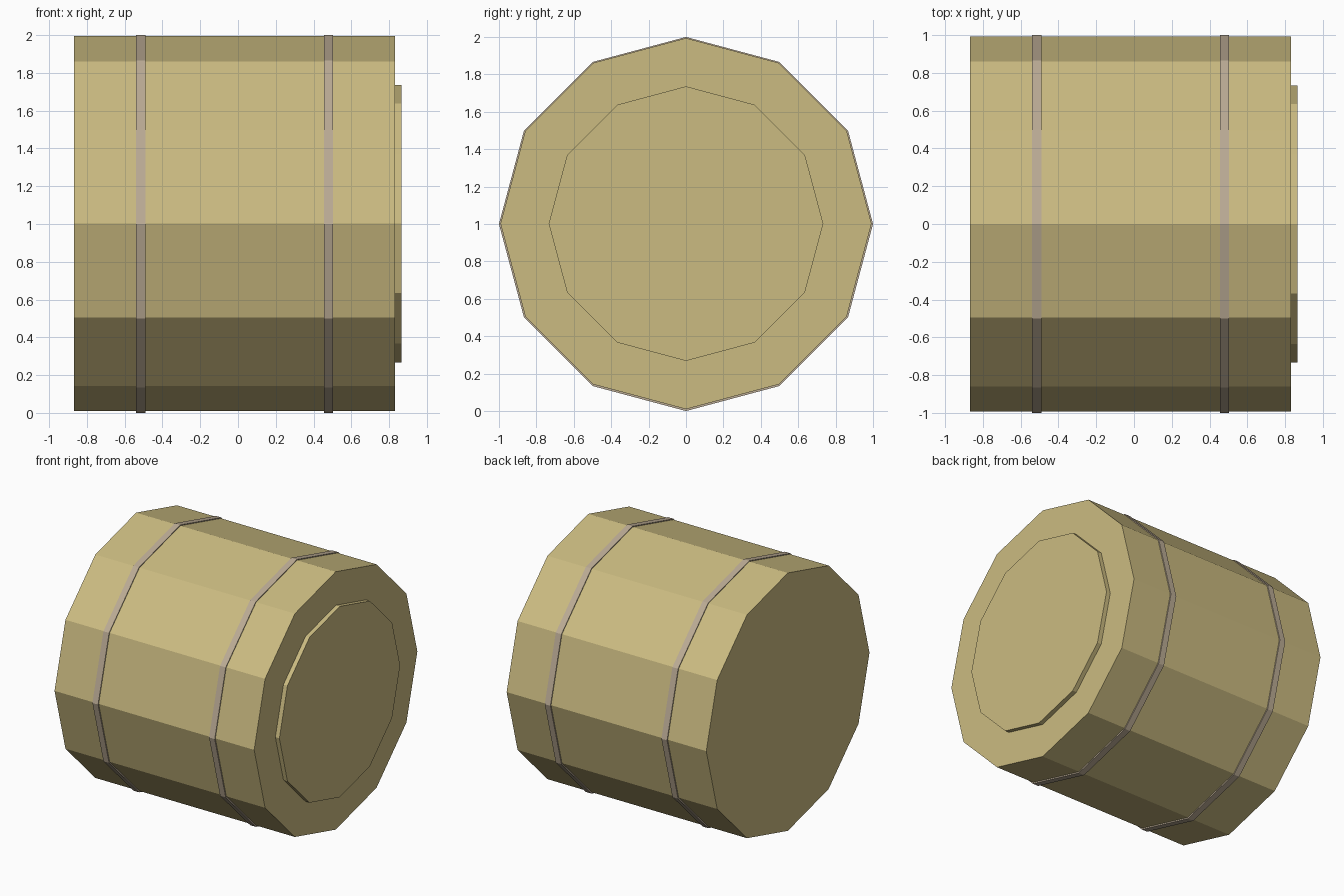
import bpy, bmesh
from math import sin, cos, tau

if "Cube" in bpy.data.objects:
    bpy.data.objects.remove(bpy.data.objects["Cube"])

SIDES = 12


def material(name, color):
    m = bpy.data.materials.new(name)
    m.diffuse_color = (*color, 1)
    m.use_nodes = True
    m.node_tree.nodes["Principled BSDF"].inputs["Base Color"].default_value = m.diffuse_color
    return m


def lathe_x(name, profile, mat, centre_z=1.0, closed=False):
    """Revolve (x, radius) points around the x axis; cap the ends unless closed."""
    bm = bmesh.new()
    loops = [[bm.verts.new((x, r * sin(tau * i / SIDES), centre_z + r * cos(tau * i / SIDES)))
              for i in range(SIDES)] for x, r in profile]
    pairs = list(zip(loops, loops[1:]))
    if closed:
        pairs.append((loops[-1], loops[0]))
    else:
        bm.faces.new(loops[0])
        bm.faces.new(loops[-1])
    for a, b in pairs:
        for i in range(SIDES):
            j = (i + 1) % SIDES
            bm.faces.new((a[i], a[j], b[j], b[i]))
    bmesh.ops.recalc_face_normals(bm, faces=bm.faces)
    mesh = bpy.data.meshes.new(name)
    bm.to_mesh(mesh)
    bm.free()
    mesh.materials.append(mat)
    obj = bpy.data.objects.new(name, mesh)
    bpy.context.collection.objects.link(obj)
    return obj


straw = material("straw", (0.60, 0.50, 0.22))
twine = material("twine", (0.50, 0.41, 0.30))

# Main roll lying along x
lathe_x("bale_body", [(-0.867, 0.992), (0.832, 0.992)], straw, 1.002)

# Raised disc on the right end
lathe_x("end_disc", [(0.825, 0.734), (0.866, 0.734)], straw, 1.002)

# Two thin binding bands
for side, x in (("left", -0.515), ("right", 0.478)):
    w = 0.024
    lathe_x(side + "_band", [(x - w, 0.98), (x - w, 1.0), (x + w, 1.0), (x + w, 0.98)],
            twine, closed=True)
